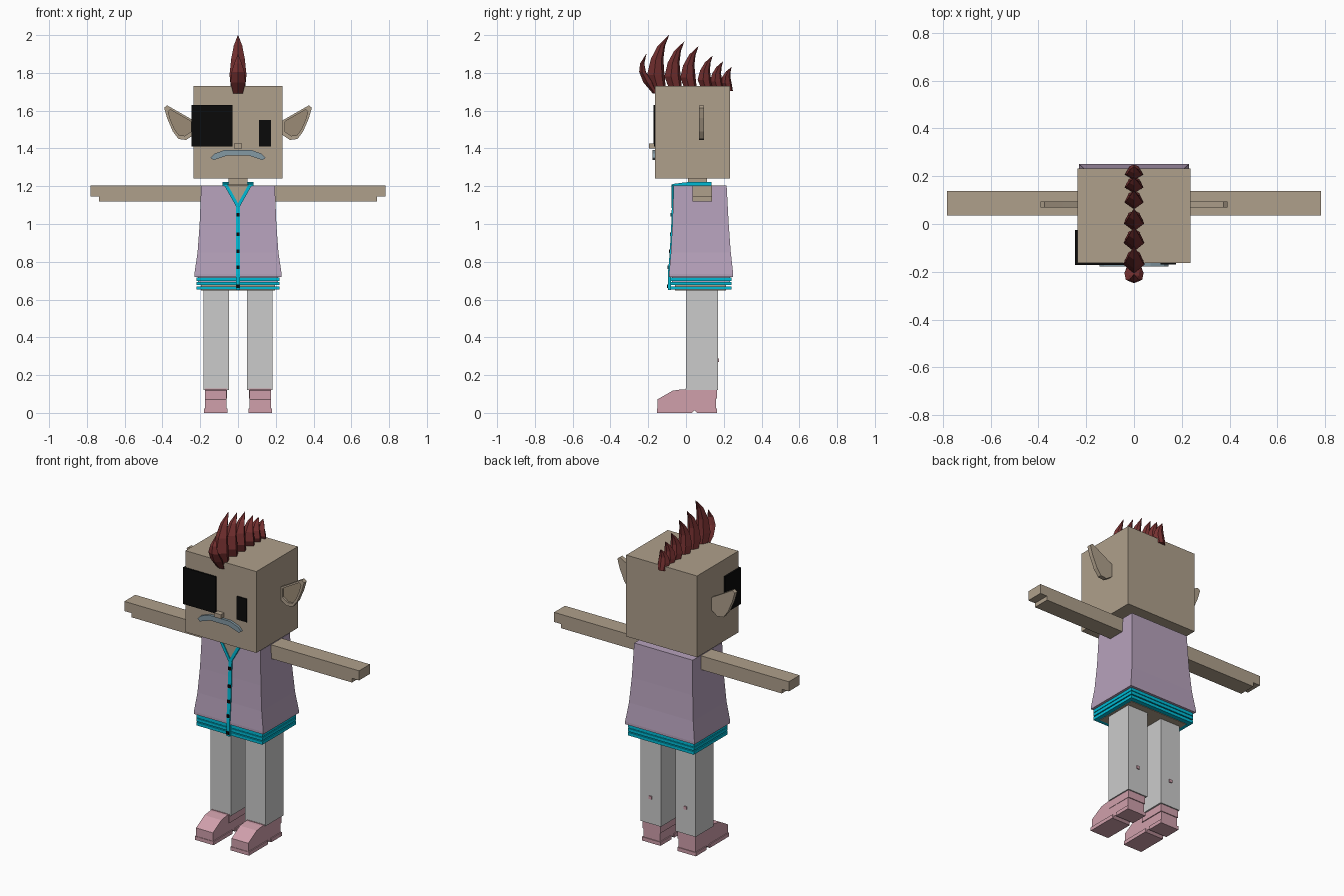
import bpy, math
from mathutils import Vector

cube = bpy.data.objects.get("Cube")
if cube:
    bpy.data.objects.remove(cube, do_unlink=True)


def material(name, r, g, b):
    m = bpy.data.materials.new(name)
    m.use_nodes = True
    m.diffuse_color = (r, g, b, 1)
    m.node_tree.nodes["Principled BSDF"].inputs["Base Color"].default_value = (r, g, b, 1)
    return m


SKIN = material("tan skin", 0.43, 0.35, 0.26)
SHADE = material("ear hollow", 0.33, 0.26, 0.18)
SHIRT = material("lavender cloth", 0.47, 0.36, 0.50)
TRIM = material("cyan trim", 0.0, 0.50, 0.67)
TROUSER = material("pale grey cloth", 0.60, 0.60, 0.60)
BOOT = material("pink leather", 0.63, 0.35, 0.41)
HAIR = material("dark red hair", 0.18, 0.03, 0.03)
BEARD = material("blue grey hair", 0.23, 0.32, 0.37)
BLACK = material("black", 0.003, 0.003, 0.003)


def mesh(name, mat, verts, faces):
    me = bpy.data.meshes.new(name)
    me.from_pydata(verts, [], faces)
    me.materials.append(mat)
    ob = bpy.data.objects.new(name, me)
    bpy.context.collection.objects.link(ob)
    return ob


def loft(name, mat, rings):
    """Skin a list of equal rings and cap both ends."""
    n = len(rings[0])
    verts = [p for ring in rings for p in ring]
    faces = [(k * n + i, k * n + (i + 1) % n, (k + 1) * n + (i + 1) % n, (k + 1) * n + i)
             for k in range(len(rings) - 1) for i in range(n)]
    faces += [tuple(reversed(range(n))), tuple(range(len(verts) - n, len(verts)))]
    ob = mesh(name, mat, verts, faces)
    # consistent outward normals
    import bmesh
    bm = bmesh.new()
    bm.from_mesh(ob.data)
    bmesh.ops.recalc_face_normals(bm, faces=bm.faces)
    bm.to_mesh(ob.data)
    bm.free()
    return ob


def rect(x0, x1, y0, y1, z):
    return [(x0, y0, z), (x1, y0, z), (x1, y1, z), (x0, y1, z)]


def box(name, mat, x, y, z):
    return loft(name, mat, [rect(*x, *y, z[0]), rect(*x, *y, z[1])])


def prism_x(name, mat, profile, x0, x1):
    return loft(name, mat, [[(x, y, z) for y, z in profile] for x in (x0, x1)])


def prism_y(name, mat, profile, y0, y1):
    return loft(name, mat, [[(x, y, z) for x, z in profile] for y in (y0, y1)])


def span(s, a, b):
    return tuple(sorted((s * a, s * b)))


# Head and neck
box("head", SKIN, (-.236, .236), (-.163, .232), (1.24, 1.73))
box("neck", SKIN, (-.05, .05), (.01, .11), (1.18, 1.25))

# Face
box("eye_patch_front", BLACK, (-.246, -.03), (-.172, -.163), (1.41, 1.63))
box("eye_patch_side", BLACK, (-.246, -.236), (-.165, -.025), (1.41, 1.63))
box("left_eye", BLACK, (.11, .175), (-.169, -.163), (1.41, 1.55))
box("nose", SKIN, (-.022, .022), (-.195, -.16), (1.4, 1.425))
half_top = [(.145, 1.35), (.125, 1.372), (.07, 1.392)]
half_low = [(.06, 1.362), (.13, 1.338)]
moustache = (half_top + [(-x, z) for x, z in reversed(half_top)]
             + [(-x, z) for x, z in reversed(half_low)] + half_low)
prism_y("moustache", BEARD, moustache, -.178, -.16)

# Ears: a flat plate with a raised rim around a hollow
ear = [(.23, 1.545), (.3, 1.585), (.375, 1.628), (.391, 1.615), (.375, 1.56),
       (.345, 1.49), (.315, 1.45), (.275, 1.445), (.23, 1.475)]
centre = Vector((.305, 1.535))
inner = [tuple(centre + (Vector(p) - centre) * .76) for p in ear]
for s, side in ((1, "left"), (-1, "right")):
    def ring(points, y):
        return [(s * x, y, z) for x, z in points]
    loft(side + "_ear", SKIN, [ring(ear, .095), ring(ear, .07), ring(inner, .07), ring(inner, .082)])
    loft(side + "_ear_hollow", SHADE, [ring(inner, .081), ring(inner, .083)])


# Crest of curved spikes; rows are (y, z, half depth, half width)
def spike(name, rows):
    rings = []
    for y, z, d, w in rows:
        rings.append([(0, y - d, z), (w, y - d * .2, z), (w * .6, y + d * .7, z),
                      (0, y + d, z), (-w * .6, y + d * .7, z), (-w, y - d * .2, z)])
    return loft(name, HAIR, rings)


tips = [(-.09, 2.0), (-.01, 1.965), (.065, 1.94), (.14, 1.89), (.195, 1.86), (.24, 1.83)]
for i, (y, z) in enumerate(tips):
    h = z - 1.72
    s = h / .28
    b = y - .06 * s
    d = .046 * math.sqrt(s)
    w = .034 + .011 * s
    spike("hair_spike_%d" % (i + 1), [
        (b + .01, 1.705, d * .75, w * .8), (b - .01 * s, 1.72 + h * .25, d, w),
        (b - .003, 1.72 + h * .55, d * .72, w * .8), (b + .02 * s, 1.72 + h * .8, d * .42, w * .5),
        (y, z, .001, .001)])
spike("hair_front_tuft", [(-.163, 1.69, .012, .025), (-.2, 1.75, .026, .04), (-.23, 1.805, .018, .034),
                          (-.232, 1.85, .011, .02), (-.21, 1.9, .001, .001)])

# Shirt: flared body; rows are (z, half width, front, back)
body = [(.72, .231, -.09, .25), (.735, .231, -.09, .25), (.85, .214, -.08, .237),
        (1.0, .203, -.072, .226), (1.205, .195, -.065, .215)]
loft("shirt", SHIRT, [rect(-w, w, f, k, z) for z, w, f, k in body])
box("shirt_hem", SHIRT, (-.212, .212), (-.075, .232), (.68, .72))
box("hips", SKIN, (-.195, .195), (-.058, .212), (.649, .7))


def front(z):
    """Front surface of the shirt at height z."""
    for (z0, _, f0, _), (z1, _, f1, _) in zip(body, body[1:]):
        if z <= z1:
            return f0 + (f1 - f0) * max(0, z - z0) / (z1 - z0)
    return body[-1][2]


# Waist bands
for i, z in enumerate((.652, .676, .698)):
    box("waist_band_%d" % (i + 1), TRIM, (-.22, .22), (-.083, .24), (z, z + .018))

# Placket and buttons
strip = [.65, .735, .85, 1.0, 1.1]
loft("placket", TRIM, [rect(-.011, .011, front(z) - .006, front(z) + .01, z) for z in strip])
for i, z in enumerate((.67, .77, .855, .945, 1.05)):
    box("button_%d" % (i + 1), BLACK, (-.009, .009), (front(z) - .011, front(z)), (z - .009, z + .009))

# Open collar
prism_y("open_neckline", SKIN, [(0, 1.1), (.06, 1.206), (-.06, 1.206)], -.073, -.064)
box("neckline_top", SKIN, (-.055, .055), (-.065, .115), (1.2, 1.208))
box("collar_back", TRIM, (-.08, .08), (.115, .135), (1.2, 1.222))
for s, side in ((1, "left"), (-1, "right")):
    prism_y(side + "_lapel", TRIM,
            [(0, 1.085), (s * .011, 1.095), (s * .075, 1.208), (s * .055, 1.208), (0, 1.11)], -.078, -.064)
    prism_x(side + "_collar", TRIM,
            [(-.075, 1.2), (-.07, 1.212), (0, 1.221), (.135, 1.222), (.135, 1.2)], s * .055, s * .082)

    # Arm with a stepped hand
    arm = [(s * .17, 1.12), (s * .735, 1.12), (s * .735, 1.145), (s * .782, 1.145),
           (s * .782, 1.203), (s * .17, 1.203)]
    prism_y(side + "_arm", SKIN, arm, .035, .138)

    # Leg with a small patch behind the calf
    box(side + "_leg", TROUSER, span(s, .048, .183), (0, .17), (.12, .66))
    box(side + "_calf_patch", BOOT, span(s, .107, .125), (.168, .176), (.27, .288))

    # Boot with a sloping toe, notched sole and wider welt
    boot = [(-.15, .0), (-.15, .072), (-.07, .118), (-.02, .125), (.158, .125), (.158, 0),
            (.06, 0), (.045, .014), (.03, 0)]
    prism_x(side + "_boot", BOOT, boot, s * .062, s * .174)
    box(side + "_boot_toe_welt", BOOT, span(s, .056, .18), (-.153, .03), (0, .022))
    box(side + "_boot_heel_welt", BOOT, span(s, .056, .18), (.06, .163), (0, .022))
    box(side + "_boot_cuff", BOOT, span(s, .057, .176), (-.002, .163), (.075, .128))
